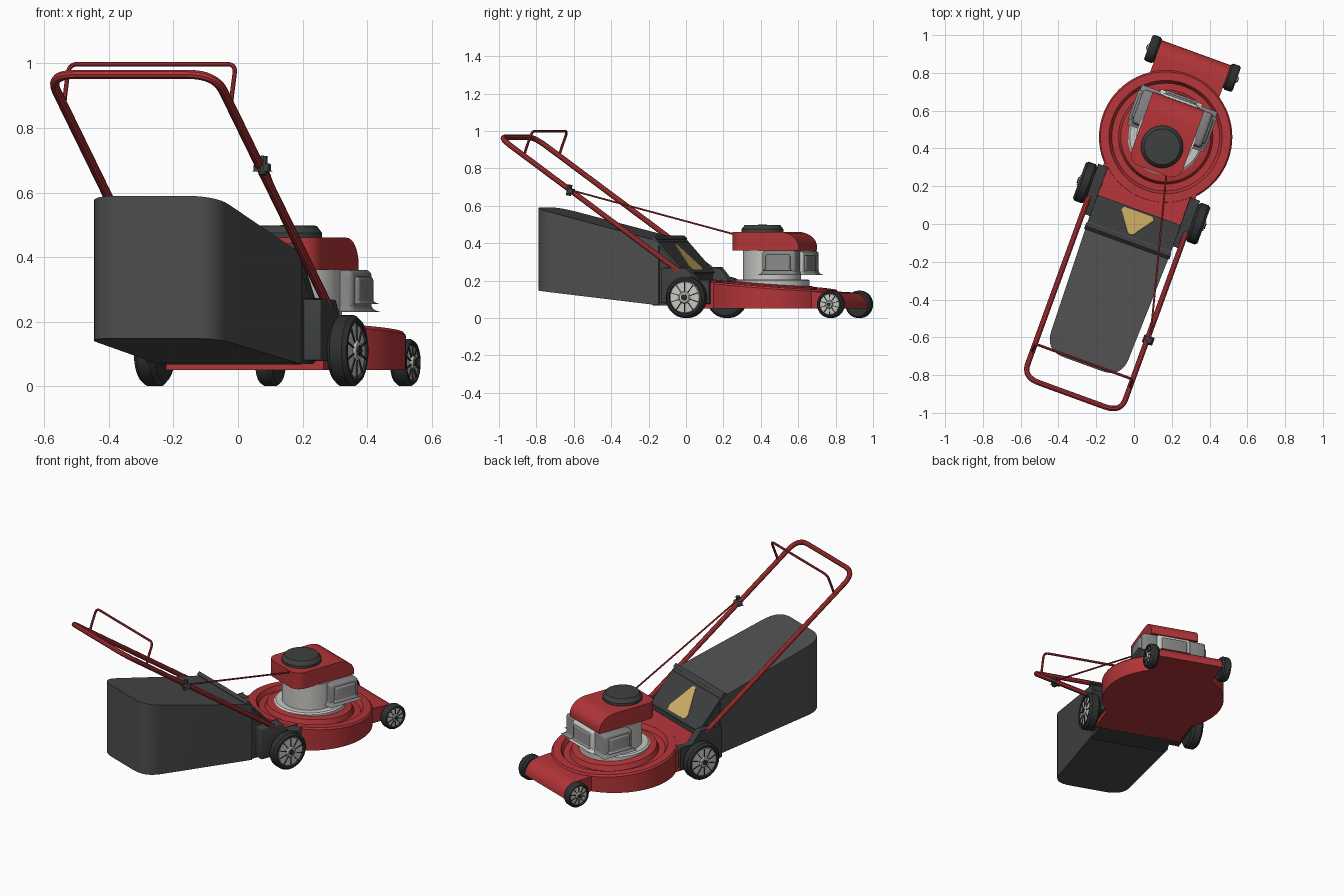
import bpy, bmesh, math
from mathutils import Vector, Matrix

if "Cube" in bpy.data.objects:
    bpy.data.objects.remove(bpy.data.objects["Cube"])

# The mower is modelled straight (x right, y forward) and turned as a whole.
TURN = Matrix.Rotation(math.radians(-20), 4, 'Z')


def material(name, r, g, b):
    m = bpy.data.materials.new(name)
    m.diffuse_color = (r, g, b, 1)
    m.use_nodes = True
    m.node_tree.nodes["Principled BSDF"].inputs["Base Color"].default_value = m.diffuse_color
    return m


RED = material("red paint", 0.45, 0.035, 0.04)
BAG = material("charcoal fabric", 0.075, 0.075, 0.075)
DARK = material("dark plastic", 0.048, 0.05, 0.05)
TYRE = material("black rubber", 0.028, 0.03, 0.03)
LIGHT = material("light metal", 0.58, 0.58, 0.55)
GREY = material("mid grey metal", 0.23, 0.23, 0.235)
YELLOW = material("warning yellow", 0.63, 0.43, 0.13)


def finish(bm, name, mat, bevel=0):
    bmesh.ops.remove_doubles(bm, verts=bm.verts, dist=1e-5)
    if bevel:
        sharp = [e for e in bm.edges if len(e.link_faces) == 2 and e.calc_face_angle(0) > 0.7]
        bmesh.ops.bevel(bm, geom=sharp, offset=bevel, segments=3, profile=0.5, affect='EDGES')
    bmesh.ops.recalc_face_normals(bm, faces=bm.faces)
    for f in bm.faces:
        f.smooth = True
    for e in bm.edges:
        e.smooth = len(e.link_faces) == 2 and e.calc_face_angle(0) < math.radians(32)
    me = bpy.data.meshes.new(name)
    bm.to_mesh(me)
    bm.free()
    me.materials.append(mat)
    ob = bpy.data.objects.new(name, me)
    ob.matrix_world = TURN
    bpy.context.collection.objects.link(ob)
    return ob


def prism(poly, lo, hi, axis):
    """Extrude a 2D outline along an axis; the outline uses the other two axes in order."""
    bm = bmesh.new()

    def put(p, w):
        c = list(p)
        c.insert('xyz'.index(axis), w)
        return bm.verts.new(c)
    a = [put(p, lo) for p in poly]
    b = [put(p, hi) for p in poly]
    bm.faces.new(a)
    bm.faces.new(b)
    for i in range(len(poly)):
        j = (i + 1) % len(poly)
        bm.faces.new((a[i], a[j], b[j], b[i]))
    return bm


def box(name, x, y, z, mat, bevel=0):
    finish(prism([(x[0], y[0]), (x[1], y[0]), (x[1], y[1]), (x[0], y[1])], z[0], z[1], 'z'), name, mat, bevel)


def lathe(profile, matrix, seg=48):
    """Spin (radius, height) points round z, then place with a matrix."""
    bm = bmesh.new()
    vs = [bm.verts.new((r, 0, h)) for r, h in profile]
    es = [bm.edges.new(p) for p in zip(vs, vs[1:])]
    bmesh.ops.spin(bm, geom=vs + es, axis=(0, 0, 1), cent=(0, 0, 0), angle=2 * math.pi, steps=seg)
    bmesh.ops.remove_doubles(bm, verts=bm.verts, dist=1e-5)
    bm.transform(matrix)
    return bm


def at(x, y, z=0):
    return Matrix.Translation((x, y, z))


def rounded(pts, radii, n=6):
    """Round the corners of a point list where a radius is given."""
    pts = [Vector(p) for p in pts]
    out = []
    for i, p in enumerate(pts):
        if not radii[i]:
            out.append(p)
            continue
        a = p + (pts[i - 1] - p).normalized() * radii[i]
        b = p + (pts[(i + 1) % len(pts)] - p).normalized() * radii[i]
        for k in range(n + 1):
            t = k / n
            out.append(a * (1 - t) ** 2 + p * 2 * t * (1 - t) + b * t * t)
    return out


def tube(name, pts, r, mat):
    cu = bpy.data.curves.new(name, 'CURVE')
    cu.dimensions = '3D'
    cu.bevel_depth, cu.bevel_resolution, cu.use_fill_caps = r, 3, True
    sp = cu.splines.new('POLY')
    sp.points.add(len(pts) - 1)
    for q, p in zip(sp.points, pts):
        q.co = (*p, 1)
    tmp = bpy.data.objects.new(name, cu)
    bm = bmesh.new()
    me = bpy.data.meshes.new_from_object(tmp)
    bm.from_mesh(me)
    bpy.data.objects.remove(tmp)
    bpy.data.meshes.remove(me)
    finish(bm, name, mat)


def slope_top(bm):
    for v in bm.verts:
        if v.co.z > 0.1:
            v.co.z -= 0.075 * (v.co.y - 0.49)


# Cutting deck: round pan with a ring groove, rear body and front axle cover
CY = 0.49
bm = lathe([(0, .05), (.353, .05), (.353, .165), (.345, .175), (.30, .175), (.285, .15), (.25, .15),
            (.238, .178), (.21, .185), (0, .185)], at(0, CY), 72)
slope_top(bm)
finish(bm, "deck_pan", RED)
half = math.asin(.26 / .32)
arc = [(.32 * math.sin(half - 2 * half * k / 20), CY - .32 * math.cos(half - 2 * half * k / 20)) for k in range(21)]
bm = prism([(-.26, .06), (.26, .06)] + arc, .05, .174, 'z')
slope_top(bm)
finish(bm, "deck_rear", RED)
nose = [(.78, .05), (.78, .142)] + [(.875 + .09 * math.sin(a), .05 + .087 * math.cos(a))
                                    for a in [k * math.pi / 16 for k in range(9)]]
finish(prism(nose, -.195, .195, 'x'), "front_axle_cover", RED)

# Wheels: recessed tyre, light hub, dark spokes and cap
for side, s in (("left", -1), ("right", 1)):
    for end, x, y, R, h in (("rear", .318, .118, .11, .033), ("front", .222, .905, .073, .027)):
        M = at(s * x, y, R) @ Matrix.Rotation(s * math.pi / 2, 4, 'Y')
        n = f"{end}_{side}"
        finish(lathe([(0, -h), (.88 * R, -h), (R, -.6 * h), (R, .6 * h), (.9 * R, h), (.8 * R, h),
                      (.78 * R, h - .012), (0, h - .012)], M), n + "_tyre", TYRE)
        finish(lathe([(.78 * R, h - .011), (.74 * R, h - .005), (.3 * R, h - .003), (.24 * R, h + .005),
                      (0, h + .005)], M), n + "_hub", LIGHT)
        finish(lathe([(.15 * R, h), (.15 * R, h + .01), (0, h + .01)], M, 24), n + "_cap", TYRE)
        spokes = bmesh.new()
        for k in range(10):
            b = bmesh.ops.create_cube(spokes, size=1, matrix=M @ Matrix.Rotation(k * math.pi / 5, 4, 'Z')
                                      @ at(.5 * R, 0, h - .003) @ Matrix.Diagonal((.48 * R, .004, .006, 1)))
        finish(spokes, n + "_spokes", TYRE)
    # Side bracket that carries the handle and the rear wheel
    x0, x1 = sorted((s * .232, s * .287))
    finish(prism([(-.04, .08), (-.04, .268), (.10, .268), (.155, .2), (.235, .2), (.235, .075)], x0, x1, 'x'),
           side + "_bracket", DARK, .005)

# Engine: base flange, cylinder, side and front boxes, cowl, starter
finish(lathe([(0, .17), (.2, .17), (.2, .2), (.19, .207), (0, .207)], at(0, CY), 64), "engine_flange", LIGHT)
finish(lathe([(0, .2), (.155, .2), (.155, .362), (0, .362)], at(0, CY), 64), "engine_block", LIGHT)
box("engine_front_box", (-.095, .11), (.58, .705), (.23, .355), LIGHT, .015)
box("engine_front_panel", (-.07, .085), (.69, .715), (.25, .335), GREY, .01)
for side, s in (("left", -1), ("right", 1)):
    box(side + "_engine_box", sorted((s * .08, s * .195)), (.5, .69), (.23, .36), GREY, .018)
    box(side + "_engine_panel", sorted((s * .18, s * .208)), (.525, .665), (.255, .34), GREY, .012)
cowl = [(.298, .36), (.298, .46)] + [(.585 + .108 * math.sin(a), .38 + .08 * math.cos(a))
                                     for a in [k * math.pi / 16 for k in range(9)]] + [(.693, .36)]
bm = prism(cowl, -.145, .145, 'x')
rear = [e for e in bm.edges if all(abs(v.co.y - .298) < 1e-4 for v in e.verts)
        and abs(e.verts[0].co.z - e.verts[1].co.z) > .05]
bmesh.ops.bevel(bm, geom=rear, offset=.06, segments=5, profile=.5, affect='EDGES')
finish(bm, "engine_cowl", RED)
finish(lathe([(.112, .455), (.112, .475), (.108, .48), (.095, .497), (0, .499)], at(0, .435)), "starter_cover", DARK)

# Grass bag: rounded plan, sloping top and bottom
plan = rounded([(-.235, -.07), (-.215, -.79), (.215, -.79), (.235, -.07)], [0, .11, .11, 0], 8)
bm = prism(plan, 0, 1, 'z')
for v in bm.verts:
    y = v.co.y + .09
    v.co.z = .415 - .25 * y if v.co.z > .5 else .07 - .112 * y
finish(bm, "grass_bag", BAG)

# Rear discharge housing, sloping flap, and its warning plate
finish(prism([(-.11, .068), (-.11, .42), (-.09, .42), (.07, .24), (.07, .068)], -.225, .225, 'x'), "discharge_housing", DARK)
top, low = Vector((-.095, .425)), Vector((.075, .24))
d = (low - top).normalized()
nrm = Vector((-d.y, d.x))
L = (low - top).length


def on_flap(name, poly, lift, thick, mat):
    bm = prism(poly, lift, lift + thick, 'z')
    for v in bm.verts:
        p = top + d * v.co.y + nrm * v.co.z
        v.co = (v.co.x, p.x, p.y)
    finish(bm, name, mat)


on_flap("rear_flap", [(-.235, 0), (.235, 0), (.235, L), (-.235, L)], -.006, .012, DARK)
on_flap("flap_hinge_bar", [(-.24, -.014), (.24, -.014), (.24, .012), (-.24, .012)], -.012, .022, DARK)
on_flap("warning_plate", rounded([(-.012, .045), (.012, .045), (.09, .205), (.08, .232), (-.08, .232), (-.09, .205)],
                                 [.008] * 6, 3), .005, .004, YELLOW)

# Push handle, control bail
X = .275
path = [(-X, .06, .25), (-X, -.94, .963), (-X + .005, -.962, .966), (X - .005, -.962, .966), (X, -.94, .963), (X, .06, .25)]
path = [path[0], (-X, -.962, .966), (X, -.962, .966), path[-1]]
tube("push_handle", rounded(path, [0, .09, .09, 0], 8), .0145, RED)
bail = [(-X, -.82, .872), (-X, -.81, .905), (-X, -.775, .998), (X, -.775, .998), (X, -.81, .905), (X, -.82, .872)]
tube("control_bail", rounded(bail, [0, .02, .03, .03, .02, 0]), .007, RED)

# Starter rope and its guide on the right tube
tube("starter_rope", [(.292, -.555, .685), (.07, .31, .445)], .005, RED)
tube("rope_guide", [(X + .012, -.565, .655), (X + .012, -.555, .712)], .013, DARK)
box("rope_guide_clamp", (X - .018, X + .03), (-.568, -.535), (.665, .69), DARK, .005)
